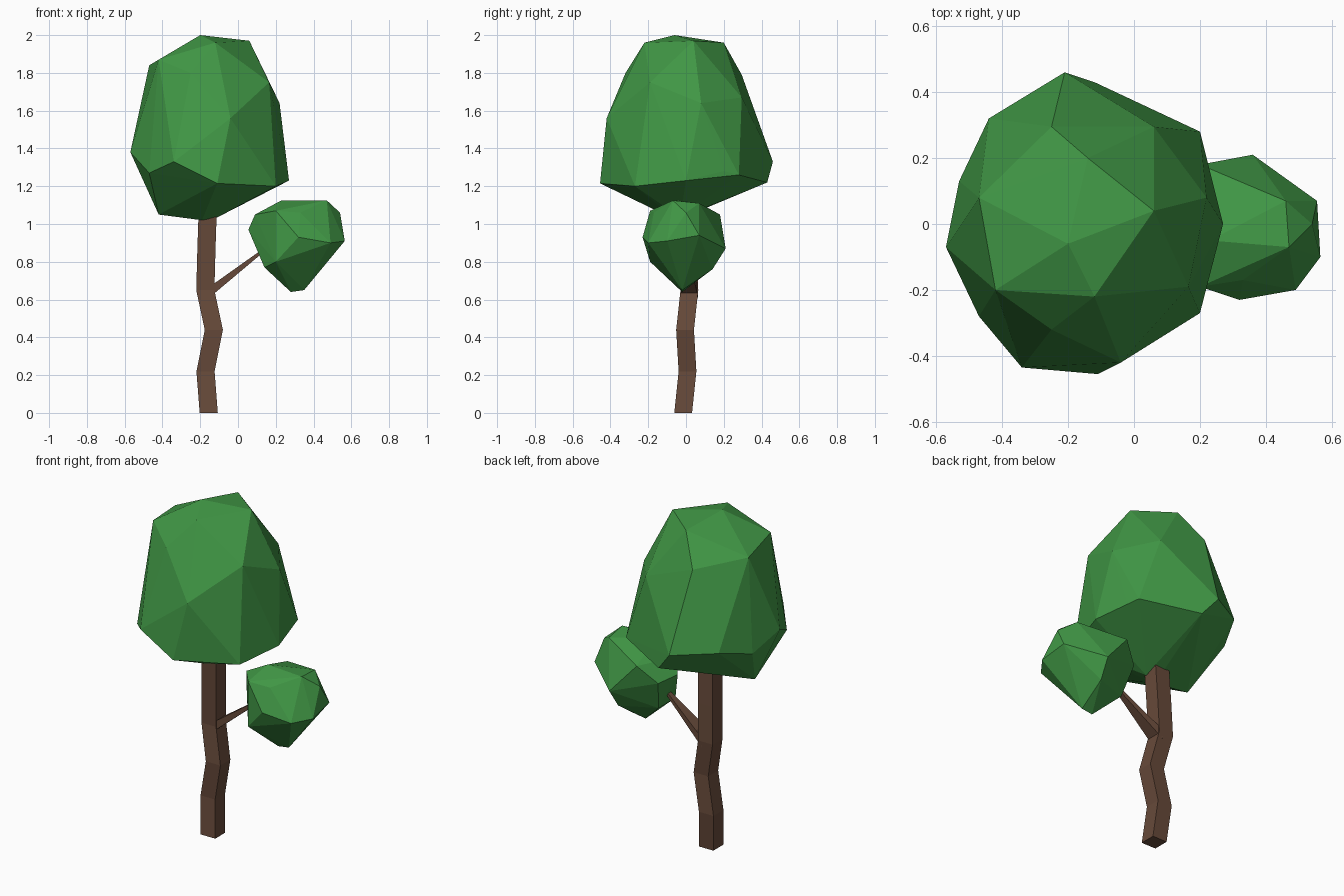
import bpy
import bmesh
from mathutils import Vector

default_cube = bpy.data.objects.get("Cube")
if default_cube:
    bpy.data.objects.remove(default_cube, do_unlink=True)


def make_material(name, colour):
    material = bpy.data.materials.new(name)
    material.use_nodes = True
    material.diffuse_color = colour
    shader = material.node_tree.nodes["Principled BSDF"]
    shader.inputs["Base Color"].default_value = colour
    shader.inputs["Roughness"].default_value = 0.9
    return material


def finish_object(name, bm, material):
    bmesh.ops.recalc_face_normals(bm, faces=bm.faces)
    mesh = bpy.data.meshes.new(name)
    bm.to_mesh(mesh)
    bm.free()
    mesh.materials.append(material)
    tree_part = bpy.data.objects.new(name, mesh)
    bpy.context.collection.objects.link(tree_part)
    return tree_part


def faceted_crown(name, corners, material):
    """Wrap a faceted closed shell around the crown corners."""
    bm = bmesh.new()
    for corner in corners:
        bm.verts.new(corner)
    bmesh.ops.convex_hull(bm, input=bm.verts[:])
    loose = [v for v in bm.verts if not v.link_faces]
    bmesh.ops.delete(bm, geom=loose, context="VERTS")
    return finish_object(name, bm, material)


def square_limb(name, stations, side, up, material):
    """Skin rectangular rings; each station is (centre, half width, half height)."""
    bm = bmesh.new()
    side, up = Vector(side), Vector(up)
    signs = ((-1, -1), (1, -1), (1, 1), (-1, 1))
    rings = []
    for centre, half_side, half_up in stations:
        rings.append([bm.verts.new(Vector(centre) + side * half_side * a + up * half_up * b)
                      for a, b in signs])
    for lower, upper in zip(rings, rings[1:]):
        for i in range(len(signs)):
            j = (i + 1) % len(signs)
            bm.faces.new((lower[i], lower[j], upper[j], upper[i]))
    bm.faces.new(rings[0])
    bm.faces.new(rings[-1])
    return finish_object(name, bm, material)


leaf_green = make_material("leaf green", (0.052, 0.31, 0.06, 1))
bark_brown = make_material("bark brown", (0.135, 0.068, 0.042, 1))

# Crooked square trunk, running up into the main crown
trunk_path = [(-.155, -.015, 0), (-.172, .008, .22), (-.128, -.005, .44),
              (-.173, .018, .65), (-.167, .01, .87), (-.16, 0, 1.08)]
square_limb("trunk", [(point, .048, .047) for point in trunk_path],
            (1, 0, 0), (0, 1, 0), bark_brown)

# Tapered side branch reaching into the small crown
square_limb("side_branch",
            [((-.15, .018, .64), .045, .028), ((.16, 0, .88), .008, .008)],
            (0, 1, 0), (0, 0, 1), bark_brown)

# Main crown: top, shoulders, wide skirt, then tucked underside
top = [(-.2, -.06, 2), (.06, .04, 1.97), (-.14, .2, 1.96), (-.12, -.22, 1.96)]
shoulders = [(-.42, -.2, 1.87), (-.47, .08, 1.84), (-.25, -.32, 1.8),
             (-.25, .295, 1.79), (.165, -.19, 1.75), (.06, .295, 1.67),
             (.22, .08, 1.64), (-.04, -.42, 1.56)]
skirt = [(-.57, -.07, 1.38), (-.53, .13, 1.3), (-.44, .32, 1.35),
         (-.21, .46, 1.33), (-.12, .43, 1.22), (.2, .28, 1.26),
         (.22, .2, 1.28), (.27, 0, 1.23), (.2, -.27, 1.2),
         (-.11, -.455, 1.215), (-.34, -.435, 1.33), (-.47, -.28, 1.27)]
underside = [(-.42, -.05, 1.05), (-.19, -.05, 1.02), (-.11, -.03, 1.035)]
faceted_crown("main_crown", top + shoulders + skirt + underside, leaf_green)

# Small crown on the side branch
small_top = [(.47, -.07, 1.125), (.46, .07, 1.11), (.23, -.05, 1.125),
             (.33, -.17, 1.06), (.2, .18, 1.05), (.09, -.05, 1.05),
             (.54, 0, 1.06), (.2, -.19, 1.07)]
small_middle = [(.055, 0, .97), (.555, .07, .94), (.565, -.1, .91),
                (.36, .21, .87), (.32, -.23, .93), (.49, -.2, .9), (.1, .12, .95)]
small_bottom = [(.14, -.1, .77), (.14, .06, .77), (.2, -.19, .8),
                (.35, .14, .76), (.35, -.02, .65), (.28, -.02, .64)]
faceted_crown("small_crown", small_top + small_middle + small_bottom, leaf_green)
